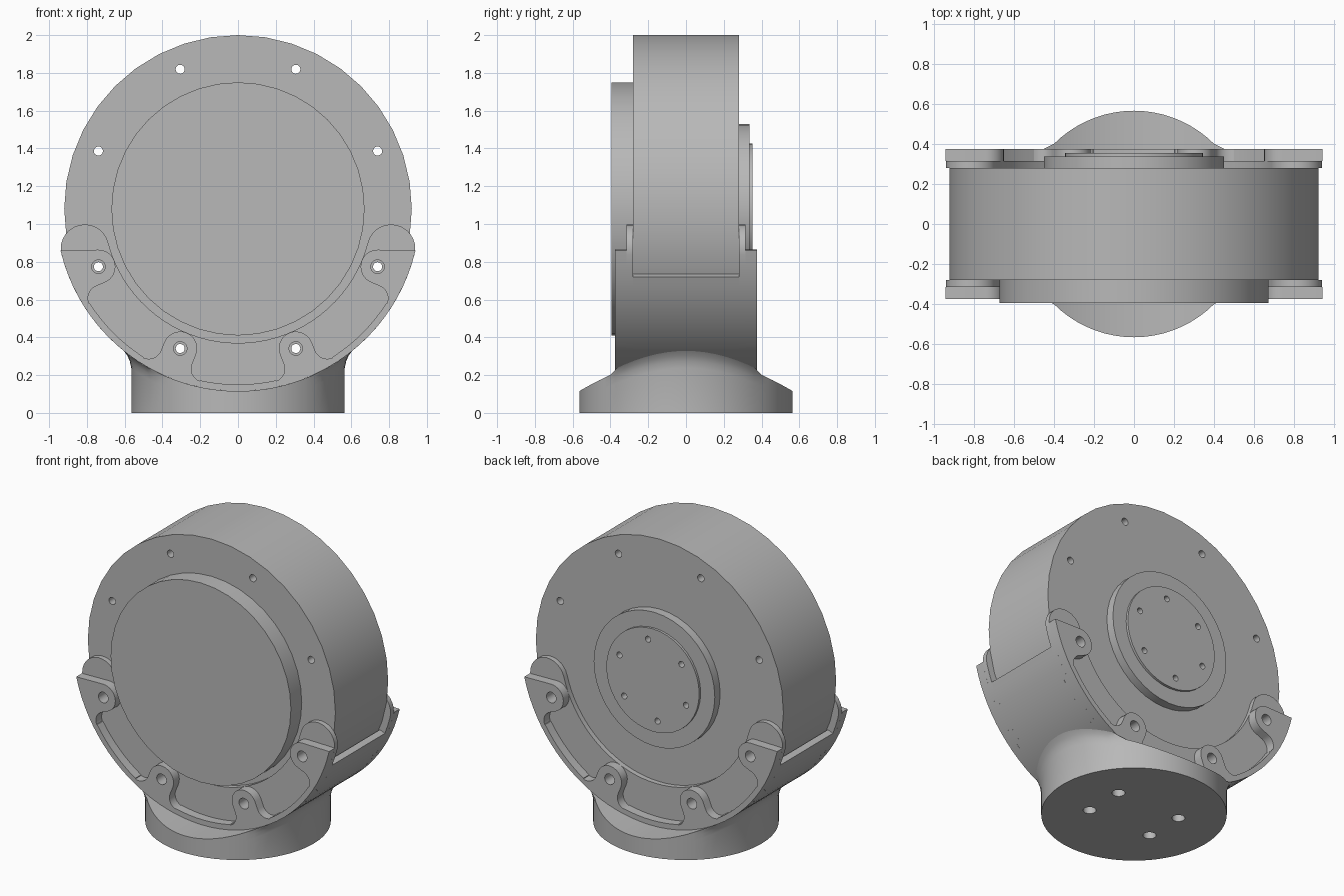
import bpy, bmesh
from math import sin, cos, pi, radians, sqrt, asin
from mathutils import Matrix

if "Cube" in bpy.data.objects:
    bpy.data.objects.remove(bpy.data.objects["Cube"])

ZC = 1.08                      # height of the drum axis
R_OUT, R_IN, R_RIM = 0.965, 0.71, 0.93
R_BOLT = 0.80
BOLTS = [radians(22.5 + 45 * k) for k in range(8)]

grey = bpy.data.materials.new("plain grey")
grey.use_nodes = True
GREY = (0.48, 0.48, 0.48, 1)
grey.diffuse_color = GREY
grey.node_tree.nodes["Principled BSDF"].inputs["Base Color"].default_value = GREY


def finish(name, bm):
    bmesh.ops.recalc_face_normals(bm, faces=bm.faces)
    mesh = bpy.data.meshes.new(name)
    bm.to_mesh(mesh)
    bm.free()
    mesh.materials.append(grey)
    ob = bpy.data.objects.new(name, mesh)
    bpy.context.collection.objects.link(ob)
    return ob


def activate(ob):
    bpy.ops.object.select_all(action="DESELECT")
    ob.select_set(True)
    bpy.context.view_layer.objects.active = ob


def prism(name, pts, y0, y1):
    """Extrude an outline of (x, height from axis) along y."""
    bm = bmesh.new()
    a = [bm.verts.new((x, y0, ZC + z)) for x, z in pts]
    b = [bm.verts.new((x, y1, ZC + z)) for x, z in pts]
    bm.faces.new(a)
    bm.faces.new(b[::-1])
    n = len(pts)
    for i in range(n):
        j = (i + 1) % n
        bm.faces.new((a[i], b[i], b[j], a[j]))
    return finish(name, bm)


def arc(r, a0, a1, n):
    return [(r * cos(a0 + (a1 - a0) * i / n), r * sin(a0 + (a1 - a0) * i / n)) for i in range(n + 1)]


def disc(name, r, y0, y1, n=40):
    return prism(name, arc(r, pi / 2, pi / 2 + 2 * pi, n)[:-1], y0, y1)


def local_arc(phi, rc, s, d, r, a0, a1, n=8):
    """Arc in the frame (tangent, radial) placed at polar point (phi, rc)."""
    out = []
    for i in range(n + 1):
        a = radians(a0 + (a1 - a0) * i / n)
        t, q = s + r * cos(a), rc + d + r * sin(a)
        out.append((q * cos(phi) - t * sin(phi), q * sin(phi) + t * cos(phi)))
    return out


def mirrored(half):
    """Close a half outline, running from x=0 to x=0, with its mirror image."""
    return half + [(-x, z) for x, z in half[::-1] if abs(x) > 1e-5]


def drill(targets, holes, axis_y=True):
    """Cut round holes; each is (x, y, z, radius, length), centred on the point."""
    bm = bmesh.new()
    for x, y, z, r, length in holes:
        m = Matrix.Translation((x, y, z))
        if axis_y:
            m = m @ Matrix.Rotation(pi / 2, 4, "X")
        bmesh.ops.create_cone(bm, cap_ends=True, segments=20, radius1=r, radius2=r,
                              depth=length, matrix=m)
    cutter = finish("hole_cutter", bm)
    cutter.hide_render = True
    for ob in targets:
        activate(ob)
        mod = ob.modifiers.new("holes", "BOOLEAN")
        mod.operation, mod.solver, mod.object = "DIFFERENCE", "EXACT", cutter
        bpy.ops.object.modifier_apply(modifier=mod.name)
    bpy.data.objects.remove(cutter)


def bolt_circle(r_hole, angles, r, y, length):
    return [(r * cos(a), y, ZC + r * sin(a), r_hole, length) for a in angles]


# Drum with through bolt holes, front cover and rear hub
drum = disc("drum", 0.92, -0.28, 0.28)
drill([drum], bolt_circle(0.024, BOLTS, R_BOLT, 0, 1))
cover = disc("front_cover", 0.67, -0.395, -0.28)
hub = disc("rear_hub", 0.45, 0.28, 0.337)
cap = disc("rear_hub_cap", 0.345, 0.337, 0.353)
hub_angles = [radians(22.5 + 60 * k) for k in range(6)]
drill([hub, cap], bolt_circle(0.02, hub_angles, 0.268, 0.4, 0.2))
parts = [drum, cover, hub, cap]

# Cradle band under the drum
top = asin(-0.36 / R_OUT)
parts.append(prism("cradle_band", arc(R_OUT, -pi - top, top, 40) + arc(0.925, top, -pi - top, 40),
                   -0.28, 0.28))

# Flange outline: ring sector with rounded ends
down, end = -pi / 2, radians(-14.5)
mid, half_w = (R_OUT + R_IN) / 2, (R_OUT - R_IN) / 2
flange = mirrored(arc(R_IN, down, end, 18) + local_arc(end, mid, 0, 0, half_w, 270, 450, 14)[1:]
                  + arc(R_OUT, end, down, 20)[1:])

# Raised rim outline: thin rim with filleted bolt bosses
b1, b2 = radians(-67.5), radians(-22.5)
gap = 0.175
BOSS = 0.09


def fillet(phi, side):
    pts = local_arc(phi, R_BOLT, 0.16, 0.05, 0.07, 180, 90)
    if side < 0:
        pts = local_arc(phi, R_BOLT, -0.16, 0.05, 0.07, 90, 0)
    return pts


shoulder = asin((0.86 - ZC) / R_OUT)
rim = mirrored(arc(R_RIM, down, b1 - gap, 4) + fillet(b1, -1)
               + local_arc(b1, R_BOLT, 0, 0, BOSS, 180, 360, 14) + fillet(b1, 1)
               + arc(R_RIM, b1 + gap, b2 - gap, 8) + fillet(b2, -1)
               + local_arc(b2, R_BOLT, 0, 0, BOSS, 180, 337.5, 14)
               + arc(R_OUT, shoulder, down, 20))

lower = [a for a in BOLTS if sin(a) < 0]
for side, label in ((-1, "front"), (1, "rear")):
    pair = [prism(label + "_flange", flange, side * 0.28, side * 0.314),
            prism(label + "_raised_rim", rim, side * 0.314, side * 0.375)]
    drill(pair, bolt_circle(0.036, lower, R_BOLT, side * 0.33, 0.2))
    parts += pair

# Round foot, saddled to the cradle, flaring where it meets the band
N, R_FOOT = 72, 0.565
bm = bmesh.new()
rings = []
for dx, drop in ((0, None), (0, 0.06), (0.008, 0.03), (0.02, 0.01), (0.04, 0)):
    ring = []
    for i in range(N):
        a = 2 * pi * i / N
        x, y = R_FOOT * cos(a), R_FOOT * sin(a)
        if abs(y) < 0.375:
            x += dx if x > 0 else -dx
        z = 0 if drop is None else ZC - sqrt(R_OUT ** 2 - x * x) - drop
        ring.append(bm.verts.new((x, y, z)))
    rings.append(ring)
bm.faces.new(rings[0])
for low, high in zip(rings, rings[1:]):
    for i in range(N):
        j = (i + 1) % N
        bm.faces.new((low[i], low[j], high[j], high[i]))
saddle = rings[-1]
for i in range(N // 2):
    strip = [saddle[i], saddle[i + 1], saddle[N - i - 1], saddle[(N - i) % N]]
    bm.faces.new(list(dict.fromkeys(strip)))
foot = finish("foot", bm)
drill([foot], [(sx * 0.238, sy * 0.137, 0, 0.04, 0.16) for sx in (-1, 1) for sy in (-1, 1)],
      axis_y=False)
parts.append(foot)

for ob in parts:
    activate(ob)
    bpy.ops.object.shade_smooth_by_angle(angle=radians(30))
